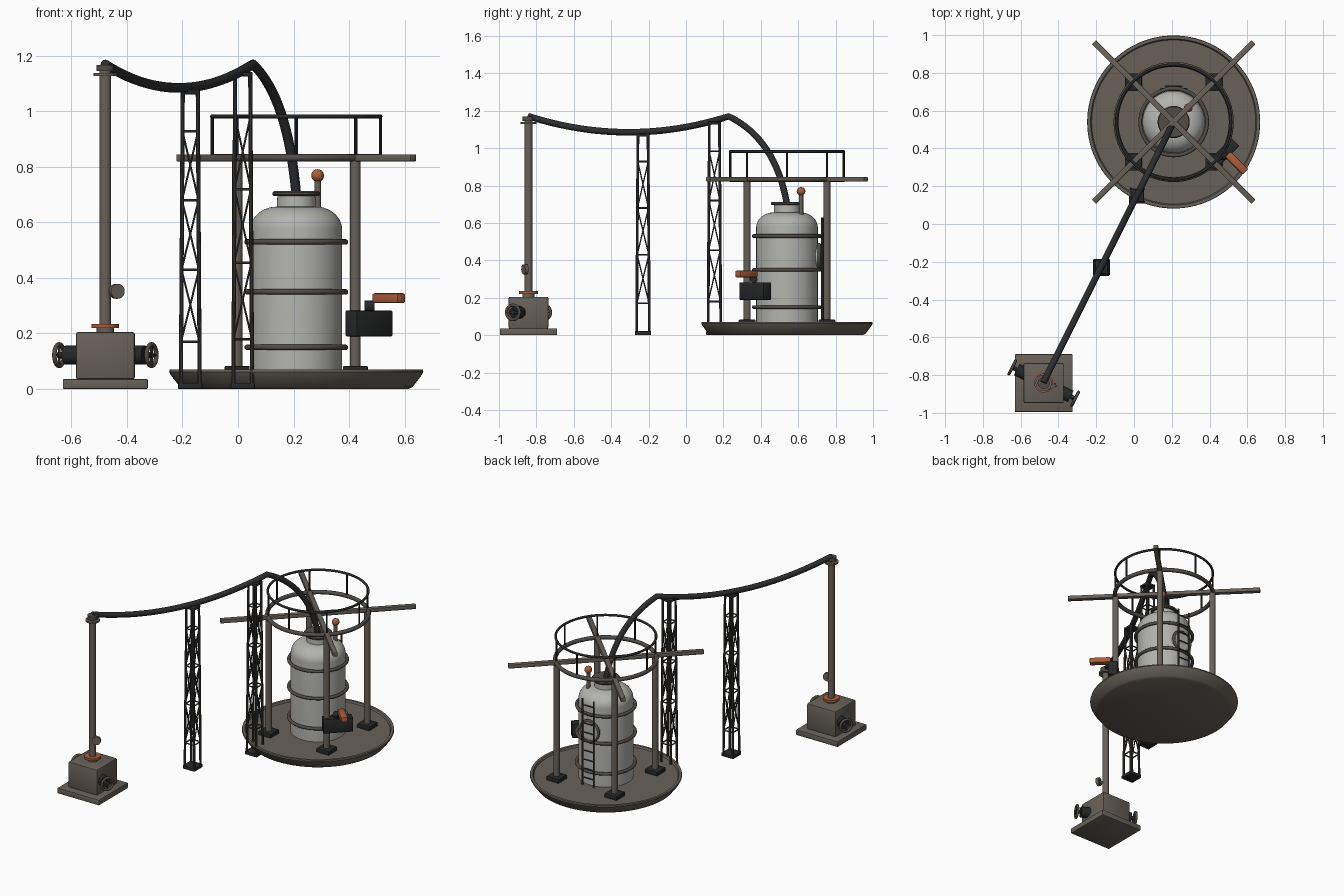
import bpy, bmesh, math
from mathutils import Vector, Matrix

if "Cube" in bpy.data.objects:
    bpy.data.objects.remove(bpy.data.objects["Cube"])

def mat(name, c):
    m = bpy.data.materials.new(name)
    m.diffuse_color = (*c, 1)
    m.use_nodes = True
    m.node_tree.nodes["Principled BSDF"].inputs["Base Color"].default_value = m.diffuse_color
    return m

STEEL = mat("brown_steel", (0.14, 0.12, 0.10))
DARKB = mat("dark_brown_steel", (0.085, 0.073, 0.063))
TRUSS = mat("dark_truss", (0.05, 0.047, 0.042))
BLACK = mat("black", (0.02, 0.021, 0.022))
HOSE = mat("hose_black", (0.026, 0.027, 0.029))
GREY = mat("tank_grey", (0.45, 0.45, 0.43))
RUST = mat("orange_rust", (0.40, 0.11, 0.045))

def finish(name, bm, m):
    bmesh.ops.recalc_face_normals(bm, faces=bm.faces)
    me = bpy.data.meshes.new(name)
    bm.to_mesh(me)
    bm.free()
    me.materials.append(m)
    ob = bpy.data.objects.new(name, me)
    bpy.context.collection.objects.link(ob)
    bpy.ops.object.select_all(action='DESELECT')
    ob.select_set(True)
    bpy.context.view_layer.objects.active = ob
    bpy.ops.object.shade_smooth_by_angle(angle=math.radians(35))
    return ob

def place(p, q):
    d = Vector(q) - Vector(p)
    return Matrix.Translation((Vector(p) + Vector(q)) / 2) @ d.to_track_quat('Z', 'Y').to_matrix().to_4x4(), d.length

def add_rod(bm, p, q, r, n=16):
    M, l = place(p, q)
    bmesh.ops.create_cone(bm, cap_ends=True, segments=n, radius1=r, radius2=r, depth=l, matrix=M)

def rod(name, p, q, r, m, n=24):
    bm = bmesh.new()
    add_rod(bm, p, q, r, n)
    return finish(name, bm, m)

def box(name, c, size, m, rot=0, bevel=0.004):
    bm = bmesh.new()
    bmesh.ops.create_cube(bm, size=1, matrix=Matrix.Translation(c) @ Matrix.Rotation(rot, 4, 'Z') @ Matrix.Diagonal((*size, 1)))
    bmesh.ops.bevel(bm, geom=bm.edges[:], offset=bevel, segments=2, affect='EDGES', profile=0.5)
    return finish(name, bm, m)

def lathe(name, prof, c, m, n=64, closed=False, axis=(0, 0, 1)):
    bm = bmesh.new()
    vs = [bm.verts.new((r, 0, z)) for r, z in prof]
    es = [bm.edges.new(e) for e in zip(vs, vs[1:])]
    if closed:
        es.append(bm.edges.new((vs[-1], vs[0])))
    bmesh.ops.spin(bm, geom=vs + es, cent=(0, 0, 0), axis=(0, 0, 1), angle=math.tau, steps=n)
    bmesh.ops.remove_doubles(bm, verts=bm.verts, dist=1e-5)
    bm.transform(Matrix.Translation(c) @ Vector(axis).to_track_quat('Z', 'Y').to_matrix().to_4x4())
    return finish(name, bm, m)

def torus(name, c, R, r, m, axis=(0, 0, 1), n=64):
    prof = [(R + r * math.cos(a * math.tau / 12), r * math.sin(a * math.tau / 12)) for a in range(12)]
    return lathe(name, prof, c, m, n, True, axis)

TX, TY = 0.21, 0.54      # tank axis
PX, PY = -0.478, -0.842  # wellhead axis
S = math.sqrt(0.5)

# shallow dish base
lathe("dish_base", [(0, 0), (0.405, 0), (0.42, 0.008), (0.452, 0.05), (0.458, 0.062), (0.456, 0.07),
                    (0.44, 0.07), (0.434, 0.058), (0, 0.056)], (TX, TY, 0), STEEL, 96)

# tank with domed shoulder, bands and neck flange
dome = [(0.07 + 0.095 * math.cos(a), 0.575 + 0.082 * math.sin(a)) for a in [i * math.pi / 20 for i in range(11)]]
lathe("tank_body", [(0, 0.056), (0.165, 0.056)] + dome + [(0.068, 0.70), (0, 0.70)], (TX, TY, 0), GREY)
for z in (0.15, 0.35, 0.53):
    torus("tank_band", (TX, TY, z), 0.177, 0.01, DARKB)
lathe("neck_flange", [(0, 0.695), (0.08, 0.695), (0.085, 0.7), (0.085, 0.708), (0.08, 0.713), (0, 0.713)], (TX, TY, 0), DARKB)

# relief valve
rod("valve_stem", (0.287, 0.615, 0.62), (0.287, 0.615, 0.755), 0.012, STEEL)
bm = bmesh.new()
bmesh.ops.create_uvsphere(bm, u_segments=24, v_segments=14, radius=0.023, matrix=Matrix.Translation((0.287, 0.615, 0.769)))
finish("valve_ball", bm, RUST)

# hatch on the back of the tank, and ladder
rod("hatch_cover", (TX, TY + 0.14, 0.42), (TX, TY + 0.178, 0.42), 0.064, GREY, 40)
torus("hatch_ring", (TX, TY + 0.172, 0.42), 0.065, 0.009, DARKB, (0, 1, 0), 40)
bm = bmesh.new()
for sx in (-0.042, 0.042):
    add_rod(bm, (TX + sx, TY + 0.188, 0.06), (TX + sx, TY + 0.188, 0.63), 0.006, 10)
for i in range(9):
    z = 0.11 + i * 0.06
    add_rod(bm, (TX - 0.042, TY + 0.188, z), (TX + 0.042, TY + 0.188, z), 0.004, 8)
finish("ladder", bm, TRUSS)

# frame posts, feet, crossed beams and guard rail
for sx in (-1, 1):
    for sy in (-1, 1):
        x, y = TX + sx * 0.213, TY + sy * 0.213
        rod("frame_post", (x, y, 0.06), (x, y, 0.83), 0.019, STEEL)
        box("post_foot", (x, y, 0.069), (0.09, 0.09, 0.028), BLACK)
for a in (45, 135):
    box("cross_beam", (TX, TY, 0.833), (1.195, 0.03, 0.025), STEEL, math.radians(a), 0.003)
torus("platform_ring", (TX, TY, 0.833), 0.305, 0.013, DARKB, n=80)
torus("hand_rail", (TX, TY, 0.982), 0.303, 0.0075, BLACK, n=80)
bm = bmesh.new()
for i in range(8):
    x, y = TX + 0.303 * math.cos(i * math.pi / 4), TY + 0.303 * math.sin(i * math.pi / 4)
    add_rod(bm, (x, y, 0.83), (x, y, 0.982), 0.006, 10)
finish("rail_posts", bm, BLACK)

# control box with lever, on the front right post
box("control_box", (0.472, 0.37, 0.236), (0.06, 0.182, 0.094), BLACK, -math.pi / 4)
rod("lever_hub", (0.455, 0.362, 0.298), (0.492, 0.362, 0.298), 0.02, BLACK)
box("lever", (0.543, 0.323, 0.327), (0.132, 0.042, 0.036), RUST, -math.pi / 4, 0.007)

# truss towers carrying the pipe
def tower(name, x, y, h):
    bm = bmesh.new()
    C = [(-1, -1), (1, -1), (1, 1), (-1, 1)]
    def pt(i, f):
        w = 0.034 - 0.007 * f
        return (x + C[i % 4][0] * w, y + C[i % 4][1] * w, 0.01 + f * (h - 0.01))
    lv = [0.15, 0.393, 0.627, 0.86]
    for i in range(4):
        add_rod(bm, pt(i, 0), pt(i, 1), 0.0075, 10)
        for f in lv + [0.99]:
            add_rod(bm, pt(i, f), pt(i + 1, f), 0.0045, 6)
        for f, g in zip(lv, lv[1:]):
            add_rod(bm, pt(i, f), pt(i + 1, g), 0.0035, 6)
            add_rod(bm, pt(i + 1, f), pt(i, g), 0.0035, 6)
    finish(name, bm, TRUSS)
    box(name + "_base", (x, y, 0.011), (0.088, 0.088, 0.022), BLACK)
    box(name + "_saddle", (x, y, h - 0.008), (0.068, 0.068, 0.016), BLACK)

tower("tower_middle", -0.172, -0.23, 1.078)
tower("tower_tank", 0.017, 0.152, 1.142)

# sagging pipe, then a bend down into the tank neck
path = []
for i in range(25):
    x = -0.48 + 0.534 * i / 24
    path.append((x, 1.17 - 0.085 * (1 - ((x + 0.213) / 0.267) ** 2)))
for i in range(1, 17):
    t = i / 16
    path.append((0.054 + 2 * t * (1 - t) * 0.125 + t * t * 0.156,
                 (1 - t) ** 2 * 1.17 + 2 * t * (1 - t) * 1.05 + t * t * 0.70))
cu = bpy.data.curves.new("transfer_pipe", 'CURVE')
cu.dimensions = '3D'
cu.bevel_depth = 0.0175
cu.bevel_resolution = 4
cu.use_fill_caps = True
sp = cu.splines.new('POLY')
sp.points.add(len(path) - 1)
for p, (x, z) in zip(sp.points, path):
    p.co = (x, TY + 2 * (x - TX), z, 1)
cu.materials.append(HOSE)
bpy.context.collection.objects.link(bpy.data.objects.new("transfer_pipe", cu))

# wellhead: plinth, housing, riser and flanges
box("wellhead_plinth", (PX, PY, 0.018), (0.306, 0.306, 0.036), STEEL)
box("wellhead_housing", (PX, PY, 0.12), (0.212, 0.212, 0.17), STEEL, 0, 0.007)
rod("riser_collar", (PX, PY, 0.2), (PX, PY, 0.222), 0.032, STEEL)
rod("riser_flange", (PX, PY, 0.22), (PX, PY, 0.235), 0.05, RUST, 32)
rod("riser_pipe", (PX, PY, 0.23), (PX, PY, 1.165), 0.021, STEEL)
rod("top_flange_lower", (PX, PY, 1.128), (PX, PY, 1.139), 0.043, STEEL, 32)
rod("top_flange_upper", (PX, PY, 1.145), (PX, PY, 1.168), 0.032, DARKB, 32)

# pressure gauge
rod("gauge_stem", (PX, PY, 0.352), (-0.437, -0.86, 0.352), 0.008, STEEL, 12)
rod("gauge", (-0.441, -0.852, 0.352), (-0.433, -0.87, 0.352), 0.027, STEEL, 32)

# side ports with hand wheels, square to the pipe run
for s in (-1, 1):
    d = Vector((0.894, -0.447, 0)) * s
    c = Vector((PX, PY, 0.122))
    rod("side_port", c + d * 0.08, c + d * 0.16, 0.034, BLACK)
    rod("wheel_shaft", c + d * 0.15, c + d * 0.19, 0.012, BLACK, 12)
    torus("hand_wheel", c + d * 0.186, 0.039, 0.008, DARKB, d, 40)
    u = Vector((-d.y, d.x, 0))
    bm = bmesh.new()
    for k in range(2):
        e = (u if k else Vector((0, 0, 1))) * 0.039
        add_rod(bm, c + d * 0.186 - e, c + d * 0.186 + e, 0.005, 8)
    finish("wheel_spokes", bm, DARKB)
